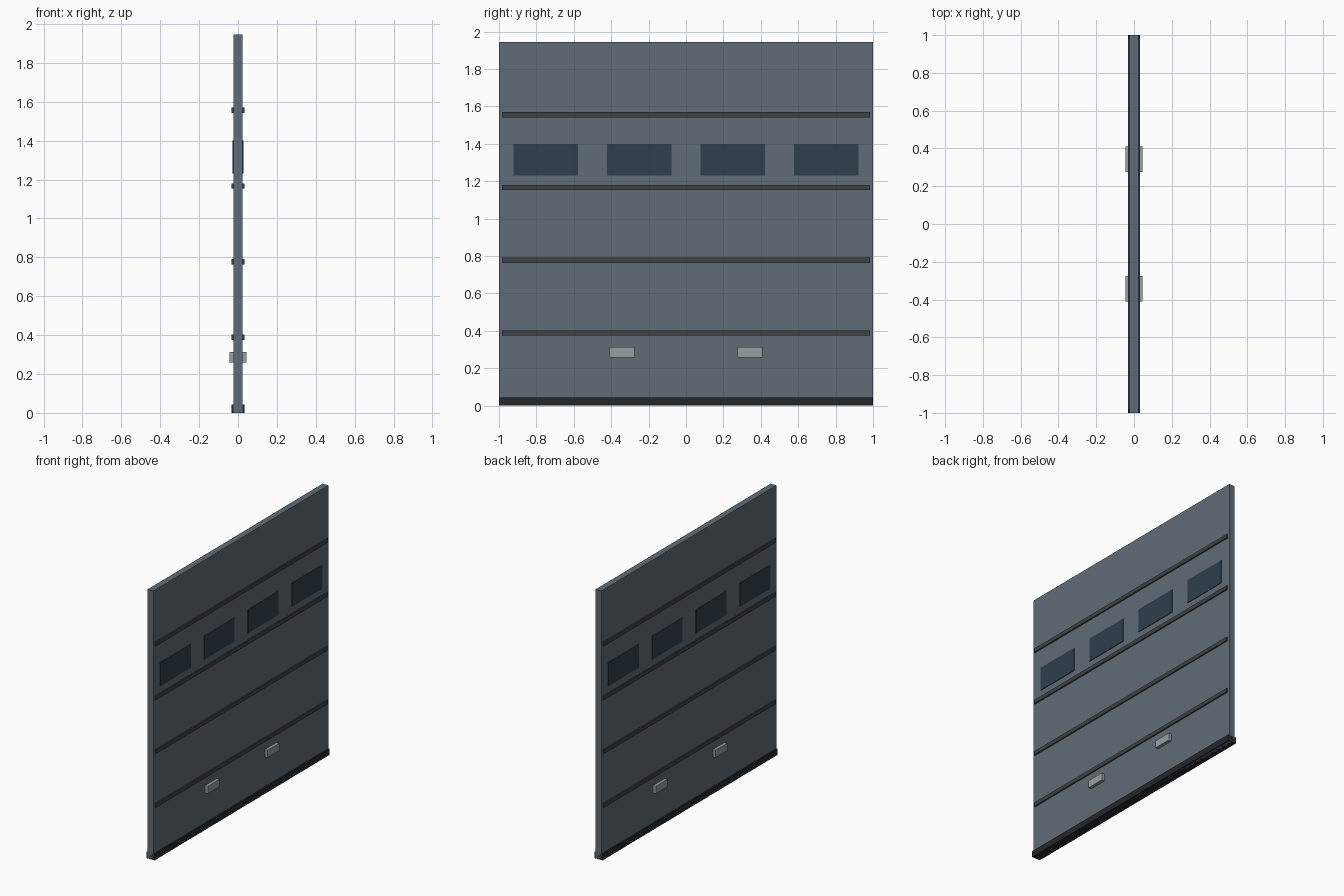
import bpy

if "Cube" in bpy.data.objects:
    bpy.data.objects.remove(bpy.data.objects["Cube"])


def material(name, rgb):
    m = bpy.data.materials.new(name)
    m.diffuse_color = (*rgb, 1)
    m.use_nodes = True
    m.node_tree.nodes["Principled BSDF"].inputs["Base Color"].default_value = m.diffuse_color
    return m


slate = material("slate", (0.12, 0.15, 0.18))
dark_grey = material("dark_grey", (0.05, 0.055, 0.06))
rubber = material("rubber", (0.018, 0.02, 0.023))
glass = material("dark_glass", (0.03, 0.05, 0.07))
metal = material("handle_metal", (0.32, 0.35, 0.36))


def box(name, depth, width, height, y, z, mat):
    """Box centred on x = 0, so it shows on both faces of the door."""
    bpy.ops.mesh.primitive_cube_add(size=1, location=(0, y, z))
    ob = bpy.context.object
    ob.name = name
    ob.scale = (depth, width, height)
    bpy.ops.object.transform_apply(location=False, rotation=False, scale=True)
    ob.data.materials.append(mat)
    return ob


HEIGHT = 1.945
SECTION = HEIGHT / 5

# Door leaf and bottom rubber seal
box("door_panel", 0.046, 2.0, HEIGHT, 0, HEIGHT / 2, slate)
box("bottom_seal", 0.066, 2.0, 0.044, 0, 0.022, rubber)

# Ribs covering the joints between the five sections
for i in range(1, 5):
    box(f"joint_rib_{i}", 0.066, 1.966, 0.028, 0, SECTION * i, dark_grey)

# Row of four windows
for i in range(4):
    box(f"window_{i + 1}", 0.056, 0.345, 0.17, -0.75 + 0.5 * i, 1.315, glass)

# Pair of lift handles
for side, y in (("left", -0.342), ("right", 0.342)):
    box(f"handle_{side}", 0.09, 0.134, 0.054, y, 0.286, metal)
